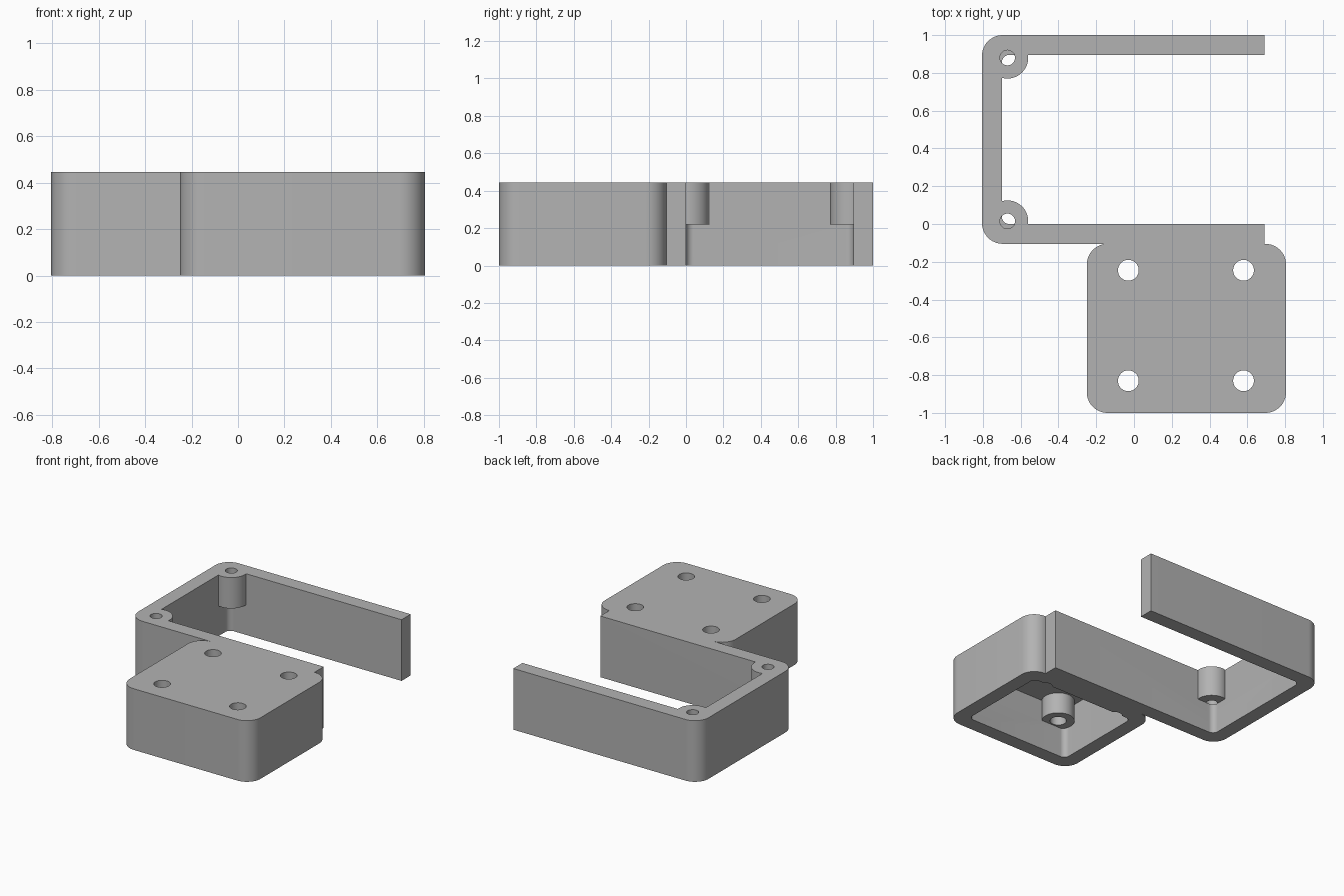
import bpy, bmesh, math
from mathutils import Vector

cube = bpy.data.objects.get("Cube")
if cube:
    bpy.data.objects.remove(cube)

HEIGHT = 0.445
WALL = 0.105
OUTER_R, INNER_R = 0.11, 0.04
POST_R, POST_Z = 0.11, 0.22
CEILING = 0.375

grey = bpy.data.materials.new("plain grey")
grey.use_nodes = True
grey.diffuse_color = (0.45, 0.45, 0.45, 1)
grey.node_tree.nodes["Principled BSDF"].inputs["Base Color"].default_value = grey.diffuse_color


def rounded(corners, steps=12):
    """Outline from (x, y, radius) corners with arcs at the rounded ones."""
    out = []
    for i, (x, y, r) in enumerate(corners):
        p = Vector((x, y))
        if not r:
            out.append(p)
            continue
        a = (Vector(corners[i - 1][:2]) - p).normalized()
        b = (Vector(corners[(i + 1) % len(corners)][:2]) - p).normalized()
        centre = p + (a + b) * r
        for k in range(steps + 1):
            t = math.pi / 2 * k / steps
            out.append(centre - b * r * math.cos(t) - a * r * math.sin(t))
    return out


def circle(x, y, r, n=48):
    return [Vector((x + r * math.cos(math.tau * k / n), y + r * math.sin(math.tau * k / n)))
            for k in range(n)]


def rectangle(x0, x1, y0, y1, r):
    return rounded([(x0, y0, r), (x1, y0, r), (x1, y1, r), (x0, y1, r)])


def prism(name, outline, z0, z1):
    bm = bmesh.new()
    face = bm.faces.new([bm.verts.new((p.x, p.y, z0)) for p in outline])
    top = bmesh.ops.extrude_face_region(bm, geom=[face])["geom"]
    verts = [v for v in top if isinstance(v, bmesh.types.BMVert)]
    bmesh.ops.translate(bm, verts=verts, vec=(0, 0, z1 - z0))
    bmesh.ops.recalc_face_normals(bm, faces=bm.faces)
    mesh = bpy.data.meshes.new(name)
    bm.to_mesh(mesh)
    bm.free()
    mesh.materials.append(grey)
    obj = bpy.data.objects.new(name, mesh)
    bpy.context.collection.objects.link(obj)
    return obj


def combine(target, tool, operation):
    """Apply a boolean and discard the tool."""
    mod = target.modifiers.new("boolean", "BOOLEAN")
    mod.object, mod.operation, mod.solver = tool, operation, "EXACT"
    bpy.context.view_layer.objects.active = target
    bpy.ops.object.modifier_apply(modifier=mod.name)
    bpy.data.objects.remove(tool)


def add_posts(target, centres, z1, hole_r):
    for x, y in centres:
        combine(target, prism("post", circle(x, y, POST_R), POST_Z, z1), "UNION")
    for x, y in centres:
        # Holes in the corner posts stop at the wall beneath them
        combine(target, prism("hole", circle(x, y, hole_r), POST_Z, HEIGHT + 0.1)
                if z1 == HEIGHT else
                prism("hole", circle(x, y, hole_r), -0.1, HEIGHT + 0.1), "DIFFERENCE")


# Open three-sided frame with two corner posts
left, end, front, back = -0.805, 0.69, -0.105, 1.0
frame = prism("open_frame", rounded([
    (end, front, 0), (end, front + WALL, 0),
    (left + WALL, front + WALL, INNER_R), (left + WALL, back - WALL, INNER_R),
    (end, back - WALL, 0), (end, back, 0),
    (left, back, OUTER_R), (left, front, OUTER_R)]), 0, HEIGHT)
add_posts(frame, [(-0.67, 0.015), (-0.67, 0.88)], HEIGHT, 0.04)

# Box with a closed top, hollow underneath, and four drilled standoffs
x0, x1, y0, y1 = -0.25, 0.805, -1.0, -0.105
box = prism("hollow_box", rectangle(x0, x1, y0, y1, OUTER_R), 0, HEIGHT)
combine(box, prism("cavity", rectangle(x0 + WALL, x1 - WALL, y0 + WALL, y1 - WALL, INNER_R),
                   -0.1, CEILING), "DIFFERENCE")
add_posts(box, [(x, y) for x in (-0.03, 0.58) for y in (-0.83, -0.245)],
          CEILING + 0.03, 0.055)

# Smooth curved walls, keep corners crisp
for obj in (frame, box):
    bpy.ops.object.select_all(action="DESELECT")
    obj.select_set(True)
    bpy.context.view_layer.objects.active = obj
    bpy.ops.object.shade_smooth_by_angle(angle=math.radians(30))
